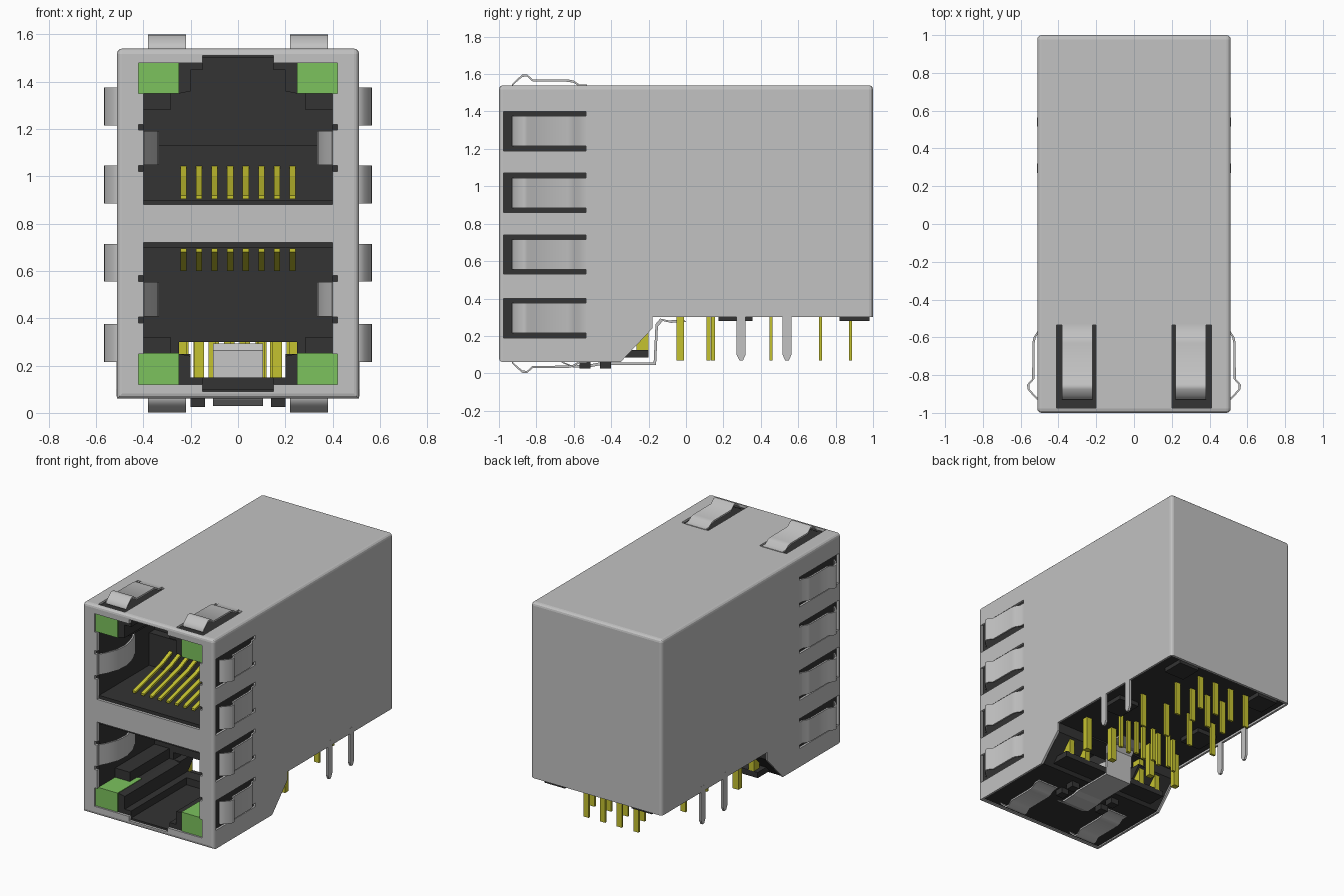
import bpy, bmesh, math
from mathutils import Matrix, Vector

default_cube = bpy.data.objects.get("Cube")
if default_cube:
    bpy.data.objects.remove(default_cube)


def make_material(name, color):
    material = bpy.data.materials.new(name)
    material.use_nodes = True
    material.diffuse_color = (*color, 1)
    material.node_tree.nodes["Principled BSDF"].inputs["Base Color"].default_value = (*color, 1)
    return material


metal = make_material("shield grey", (.54, .54, .54))
plastic = make_material("black plastic", (.033, .033, .033))
gold = make_material("contact yellow", (.56, .54, .03))
green = make_material("lamp green", (.2, .54, .11))


def finish(name, bm, material):
    bmesh.ops.recalc_face_normals(bm, faces=bm.faces)
    mesh = bpy.data.meshes.new(name)
    bm.to_mesh(mesh)
    bm.free()
    obj = bpy.data.objects.new(name, mesh)
    bpy.context.collection.objects.link(obj)
    if material:
        mesh.materials.append(material)
    return obj


def add_prism(bm, outline, axis, start, end):
    """Extrude an outline of (y, z) points along x, or (x, z) points along y."""
    def place(point, depth):
        u, v = point
        return (depth, u, v) if axis == "x" else (u, depth, v)
    face = bm.faces.new([bm.verts.new(place(p, start)) for p in outline])
    moved = bmesh.ops.extrude_face_region(bm, geom=[face])["geom"]
    shift = Vector(place((0, 0), end - start))
    bmesh.ops.translate(bm, vec=shift, verts=[g for g in moved if isinstance(g, bmesh.types.BMVert)])


def prism(name, outline, axis, start, end, material):
    bm = bmesh.new()
    add_prism(bm, outline, axis, start, end)
    return finish(name, bm, material)


def add_box(bm, low, high):
    center = (Vector(low) + Vector(high)) / 2
    size = Vector(high) - Vector(low)
    matrix = Matrix.Translation(center) @ Matrix.Diagonal((*size, 1))
    bmesh.ops.create_cube(bm, size=1, matrix=matrix)


def boxes(name, corners, material):
    bm = bmesh.new()
    for low, high in corners:
        add_box(bm, low, high)
    return finish(name, bm, material)


def cut(target, cutter):
    modifier = target.modifiers.new("cut", "BOOLEAN")
    modifier.operation = "DIFFERENCE"
    modifier.solver = "EXACT"
    modifier.object = cutter
    bpy.context.view_layer.objects.active = target
    bpy.ops.object.modifier_apply(modifier=modifier.name)
    bpy.data.objects.remove(cutter)


def mirrored(half):
    return half + [(-x, z) for x, z in reversed(half) if x]


def flipped(points):
    """Turn upper-port points into lower-port points."""
    return [(u, 1.6 - z) for u, z in points]


def ribbon(path, thick, lean=0):
    return path + [(u - lean * thick, v + thick) for u, v in reversed(path)]


# Shield: folded metal shell, open underneath
side_outline = [(-1, .06), (-.35, .06), (-.18, .24), (-.18, .3), (1, .3), (1, 1.54), (-1, 1.54)]
bm = bmesh.new()
add_prism(bm, side_outline, "x", -.512, .512)
rim = [e for e in bm.edges if all(abs(v.co.y) > .99 for v in e.verts)
       and not all(v.co.z < .31 and v.co.y > 0 for v in e.verts)]
bmesh.ops.bevel(bm, geom=rim, offset=.022, segments=3, profile=.5, affect="EDGES")
shield = finish("shield", bm, metal)
hollow = [(-.982, .075), (-.96, .075), (-.96, -.1), (.982, -.1), (.982, 1.525), (-.982, 1.525)]
cut(shield, prism("hollow_cutter", hollow, "x", -.497, .497, None))

# Port openings in the shield face
opening = mirrored([(0, .88), (.4, .88), (.4, 1.02), (.42, 1.02), (.42, 1.045), (.4, 1.045),
                    (.4, 1.195), (.42, 1.195), (.42, 1.22), (.4, 1.22), (.4, 1.35),
                    (.42, 1.35), (.42, 1.48), (.15, 1.48), (.15, 1.51), (0, 1.51)])
for outline in (opening, flipped(opening)):
    cut(shield, prism("opening_cutter", outline, "y", -1.1, -.9, None))

# Spring windows: four on each side, two on top
spring_heights = [.295, .635, .965, 1.295]
windows = [((s * .505 - .03, -.975, z - .105), (s * .505 + .03, -.535, z + .105))
           for s in (-1, 1) for z in spring_heights]
windows += [((s * .305 - .105, -.975, 1.5), (s * .305 + .105, -.535, 1.6)) for s in (-1, 1)]
cut(shield, boxes("window_cutter", windows, None))

# Insulating body
body_outline = [(-.978, .065), (-.35, .065), (-.19, .24), (-.19, .31),
                (.98, .31), (.98, 1.52), (-.978, 1.52)]
body = prism("body", body_outline, "x", -.492, .492, plastic)
cavity = mirrored([(0, .9), (.4, .9), (.4, 1.35), (.25, 1.35), (.2, 1.36),
                   (.2, 1.45), (.15, 1.45), (.15, 1.5), (0, 1.5)])
for outline in (cavity, flipped(cavity)):
    cut(body, prism("cavity_cutter", outline, "y", -1.1, -.36, None))
channel = mirrored([(0, .15), (.2, .15), (.2, .25), (.25, .25), (.25, .3), (0, .3)])
cut(body, prism("channel_cutter", channel, "y", -.5, 0, None))

# Inner blocks, feet and pegs
blocks = []
for s in (-1, 1):
    for low, high in ((1.28, 1.36), (.24, .32)):
        blocks.append(((s * .345 - .06, -.8, low), (s * .345 + .06, -.35, high)))
    for y, half in ((.265, .09), (.9, .08)):
        blocks.append(((s * .34 - .08, y - half, .28), (s * .34 + .08, y + half, .32)))
    for y in (-.54, -.43):
        blocks.append(((s * .17 - .03, y - .03, .025), (s * .17 + .03, y + .03, .07)))
blocks.append(((-.4, -.42, .89), (.4, -.35, 1.13)))
blocks.append(((-.42, -.36, .085), (.42, -.2, .125)))
boxes("body_details", blocks, plastic)

# Indicator lamps
for s in (-1, 1):
    side = "left" if s > 0 else "right"
    for level, low in (("upper", 1.35), ("lower", .12)):
        grow = .004 if level == "lower" else 0
        boxes(f"{level}_{side}_lamp", [((s * .335 - .085, -.988, low),
                                        (s * .335 + .085, -.72, low + .13 + grow))], green)


# Grounding springs, bulging outwards from the shield
def spring(name, path, width, turn, x, z):
    obj = prism(name, ribbon(path, .012), "x", -width / 2, width / 2, metal)
    obj.data.transform(Matrix.Translation((x, 0, z)) @ Matrix.Rotation(turn, 4, "Y"))
    obj.select_set(True)


bpy.ops.object.select_all(action="DESELECT")
bulge = [(-.93, -.01), (-.91, .01), (-.875, .04), (-.85, .042), (-.82, .015),
         (-.63, .014), (-.6, .008), (-.57, -.012), (-.53, -.013)]
tongue = [(-.985, 0), (-.93, .03), (-.85, .06), (-.76, .065), (-.66, .04), (-.58, 0)]
for s in (-1, 1):
    side = "left" if s > 0 else "right"
    quarter = s * math.pi / 2
    for z in spring_heights:
        spring(f"{side}_spring", bulge, .16, quarter, s * .512, z)
    spring(f"top_{side}_spring", bulge, .16, 0, s * .3, 1.545)
    spring(f"bottom_{side}_spring", bulge, .16, math.pi, s * .3, .055)
    # Inner tongues touching the plug
    for z in (1.12, .48):
        spring(f"inner_{side}_tongue", tongue, .145, -quarter, s * .41, z)
bpy.context.view_layer.objects.active = shield
bpy.ops.object.shade_smooth_by_angle(angle=math.radians(50))

# Centre grounding clip under the body
clip_path = [(-.66, .055), (-.6, .03), (-.5, .035), (-.45, .045), (-.16, .045),
             (-.15, .25), (-.125, .28), (-.08, .27), (0, .275)]
prism("ground_clip", ribbon(clip_path, .013, 1), "x", -.105, .105, metal)

# Shield legs
for s in (-1, 1):
    for y in (.295, .54):
        leg = [(y - .024, .34), (y - .024, .1), (y - .01, .07),
               (y + .01, .07), (y + .024, .1), (y + .024, .34)]
        prism("shield_leg", leg, "x", s * .505 - .008, s * .505 + .008, metal)

# Port contacts
contact = [(-.83, .905), (-.52, .985), (-.38, 1.045)]
for i in range(8):
    x = (i - 3.5) * .066
    prism("upper_contact", ribbon(contact, .015), "x", x - .013, x + .013, gold)
    prism("lower_contact", ribbon(flipped(contact[:2]), -.015), "x", x - .013, x + .013, gold)

# Solder pins below the body: row depth, pin positions and half sizes
rows = [(-.03, (-.38, -.165, .165, .38), .022, .02),
        (.12, (-.24, -.11, .02, .15), .014, .01),
        (.145, (-.175, -.045, .1, .235), .014, .01),
        (.455, (-.3, -.1, .1, .3), .02, .008),
        (.72, (-.165, -.035, .095, .225), .02, .008),
        (.88, (-.23, -.1, .03, .16), .02, .008)]
pins = [((x - w, y - d, .07), (x + w, y + d, .32)) for y, spots, w, d in rows for x in spots]
boxes("solder_pins", pins, gold)
leads = [((x - .02, -.265, .12), (x + .02, -.2, .31)) for x in (-.37, -.235, .235, .37)]
boxes("lamp_leads", leads, gold)
